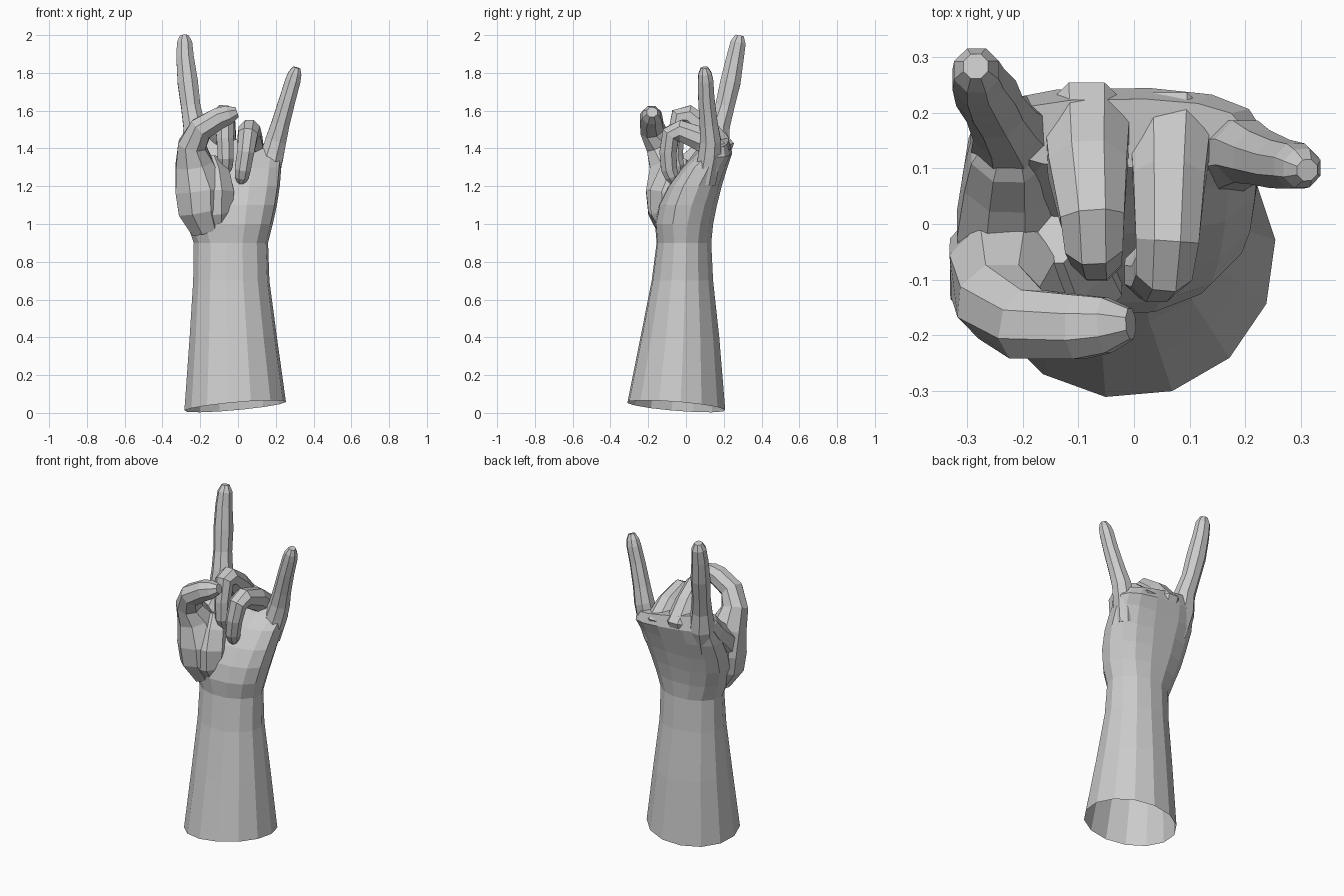
import bpy
import bmesh
from math import cos, sin, pi, copysign
from mathutils import Vector

cube = bpy.data.objects.get("Cube")
if cube:
    bpy.data.objects.remove(cube, do_unlink=True)

# Single plain grey for the whole sculpture
grey = bpy.data.materials.new("plain grey")
grey.use_nodes = True
colour = (0.6, 0.6, 0.6, 1)
grey.diffuse_color = colour
grey.node_tree.nodes["Principled BSDF"].inputs["Base Color"].default_value = colour


def loft(name, rings, cap_start=True):
    """Skin a list of rings with quads, cap the end and, if asked, the start."""
    bm = bmesh.new()
    loops = [[bm.verts.new(point) for point in ring] for ring in rings]
    for lower, upper in zip(loops, loops[1:]):
        count = len(lower)
        for i in range(count):
            j = (i + 1) % count
            bm.faces.new((lower[i], lower[j], upper[j], upper[i]))
    bm.faces.new(loops[-1])
    if cap_start:
        bm.faces.new(list(reversed(loops[0])))
    bmesh.ops.recalc_face_normals(bm, faces=bm.faces)
    mesh = bpy.data.meshes.new(name)
    bm.to_mesh(mesh)
    bm.free()
    mesh.materials.append(grey)
    part = bpy.data.objects.new(name, mesh)
    bpy.context.collection.objects.link(part)
    return part


def section(z, left, right, front, back, power=1.0, tilt_x=0.0, tilt_y=0.0, sides=14):
    """Rounded horizontal slice given by its extents, optionally tilted."""
    centre_x, centre_y = (left + right) / 2, (front + back) / 2
    ring = []
    for i in range(sides):
        angle = 2 * pi * (i + 0.2) / sides
        c, s = cos(angle), sin(angle)
        dx = copysign(abs(c) ** power, c) * (right - left) / 2
        dy = copysign(abs(s) ** power, s) * (back - front) / 2
        ring.append(Vector((centre_x + dx, centre_y + dy, z + tilt_x * dx + tilt_y * dy)))
    return ring


def digit(name, joints, reference, sides=8):
    """Tapered faceted tube through (x, y, z, radius) joints with a blunt tip."""
    points = [Vector(joint[:3]) for joint in joints]
    radii = [joint[3] for joint in joints]
    # Blunt fingertip beyond the last joint
    direction = (points[-1] - points[-2]).normalized()
    points.append(points[-1] + direction * radii[-1] * 0.9)
    radii.append(radii[-1] * 0.55)
    rings = []
    for i, (point, radius) in enumerate(zip(points, radii)):
        before = point - points[i - 1] if i else Vector()
        after = points[i + 1] - point if i + 1 < len(points) else Vector()
        tangent = (before.normalized() + after.normalized()).normalized()
        side = (reference - tangent * reference.dot(tangent)).normalized()
        up = tangent.cross(side)
        angles = [2 * pi * (k + 0.5) / sides for k in range(sides)]
        rings.append([point + (side * cos(a) + up * sin(a)) * radius * 1.04 for a in angles])
    return loft(name, rings)


# Forearm, wrist and palm in one skin, open at the cut end
loft("forearm_and_palm", [
    section(0.035, -.285, .255, -.313, .21, tilt_x=0.09, tilt_y=-0.08),
    section(0.4, -.257, .207, -.243, .178),
    section(0.7, -.238, .167, -.183, .145),
    section(0.9, -.235, .16, -.157, .135),
    section(1.0, -.27, .185, -.165, .145, 0.9),
    section(1.1, -.3, .207, -.145, .165, 0.85),
    section(1.2, -.31, .222, -.095, .19, 0.8),
    section(1.3, -.31, .23, -.02, .22, 0.75),
    section(1.38, -.295, .235, .05, .245, 0.75, tilt_x=-0.1),
    section(1.45, -.25, .2, .1, .225, 0.8, tilt_x=-0.2),
], cap_start=False)

across = Vector((1, 0, 0))
forward = Vector((0, 1, 0))

# Bent thumb
digit("thumb", [
    (-.16, -.06, .97, .09), (-.195, -.08, 1.07, .125),
    (-.2, -.08, 1.18, .137), (-.232, -.095, 1.32, .103),
    (-.243, -.14, 1.42, .076), (-.195, -.18, 1.505, .066),
    (-.1, -.185, 1.56, .06), (-.05, -.182, 1.577, .052),
], forward)

# Fleshy mound of the palm and the web between thumb and index finger
digit("thumb_mound", [
    (-.11, -.06, .96, .07), (-.13, -.085, 1.06, .105),
    (-.13, -.085, 1.16, .113), (-.14, -.05, 1.26, .1),
], across)
digit("thumb_web", [
    (-.22, -.08, 1.2, .09), (-.232, 0, 1.27, .09),
    (-.228, .08, 1.35, .08), (-.225, .13, 1.42, .07),
], across)

# Two raised fingers
digit("index_finger", [
    (-.21, .12, 1.25, .06), (-.22, .155, 1.4, .077),
    (-.232, .175, 1.52, .06), (-.25, .205, 1.62, .053),
    (-.266, .235, 1.75, .056), (-.28, .26, 1.88, .048),
    (-.283, .276, 1.961, .042),
], across)
digit("little_finger", [
    (.15, .1, 1.22, .06), (.18, .125, 1.36, .063),
    (.2, .13, 1.44, .058), (.225, .12, 1.53, .05),
    (.262, .108, 1.66, .045), (.291, .104, 1.76, .042),
    (.302, .1, 1.797, .036),
], across)

# Two fingers curled down towards the palm
digit("middle_finger", [
    (-.085, .13, 1.25, .06), (-.085, .178, 1.41, .081),
    (-.083, .1, 1.495, .073), (-.075, .01, 1.573, .06),
    (-.072, -.035, 1.565, .054), (-.068, -.055, 1.45, .047),
    (-.065, -.06, 1.35, .044), (-.065, -.045, 1.305, .038),
], across)
digit("ring_finger", [
    (.065, .12, 1.25, .06), (.065, .165, 1.38, .077),
    (.063, .08, 1.45, .067), (.06, -.03, 1.493, .059),
    (.054, -.08, 1.473, .053), (.04, -.095, 1.38, .047),
    (.025, -.09, 1.29, .044), (.02, -.075, 1.25, .038),
], across)
